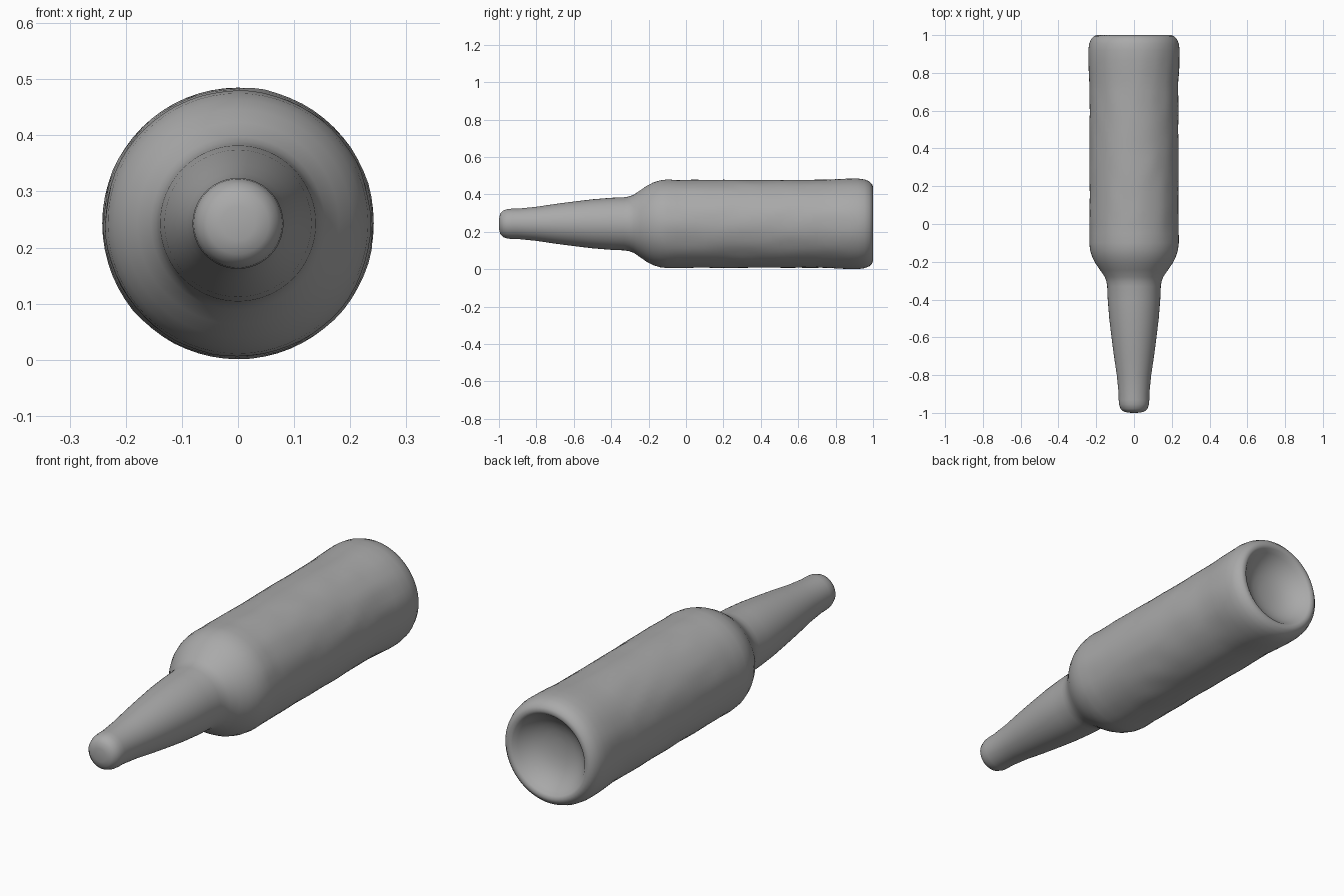
import bpy, bmesh, math
from mathutils import Vector, noise

cube = bpy.data.objects.get("Cube")
if cube:
    bpy.data.objects.remove(cube, do_unlink=True)

AXIS_Z = 0.243
SEGMENTS = 64

# One plain grey for the whole bottle
grey = bpy.data.materials.new("matte_grey")
grey.use_nodes = True
color = (0.4, 0.4, 0.4, 1)
grey.diffuse_color = color
bsdf = grey.node_tree.nodes["Principled BSDF"]
bsdf.inputs["Base Color"].default_value = color
bsdf.inputs["Roughness"].default_value = 0.7

# Profile as (radius, y): mouth, neck, shoulder, body, heel, hollow base
mouth = [(0, -1), (0.03, -0.999), (0.055, -0.993), (0.071, -0.978),
         (0.079, -0.955), (0.081, -0.93), (0.081, -0.90)]
neck = [(0.091, -0.8), (0.106, -0.7), (0.119, -0.6), (0.131, -0.5),
        (0.139, -0.4), (0.142, -0.33), (0.146, -0.305)]
shoulder = [(0.155, -0.28), (0.18, -0.243), (0.203, -0.21),
            (0.221, -0.175), (0.232, -0.14), (0.237, -0.10)]
body = [(0.235, -0.05 + 0.05 * i) for i in range(17)]
heel = [(0.239, 0.81), (0.242, 0.87), (0.242, 0.92), (0.237, 0.955),
        (0.227, 0.98), (0.212, 0.995), (0.196, 1.0)]
hollow = [(0.183, 0.993), (0.168, 0.975), (0.145, 0.952), (0.115, 0.932),
          (0.08, 0.918), (0.04, 0.911), (0, 0.909)]
profile = mouth + neck + shoulder + body + heel + hollow

# Lathe the profile around the lengthwise axis
bm = bmesh.new()
verts = [bm.verts.new((r, y, 0)) for r, y in profile]
edges = [bm.edges.new(pair) for pair in zip(verts, verts[1:])]
bmesh.ops.spin(bm, geom=verts + edges, cent=(0, 0, 0), axis=(0, 1, 0),
               angle=math.tau, steps=SEGMENTS, use_merge=True)
bmesh.ops.remove_doubles(bm, verts=bm.verts, dist=0.0005)
bmesh.ops.recalc_face_normals(bm, faces=bm.faces)

# Slightly uneven, hand-worked surface on the body wall
for v in bm.verts:
    radius = math.hypot(v.co.x, v.co.z)
    if radius > 0.23 and -0.12 < v.co.y < 0.9:
        bump = noise.noise(Vector((v.co.x * 14, v.co.y * 9, v.co.z * 14)))
        scale = 1 + 0.003 * bump / radius
        v.co.x *= scale
        v.co.z *= scale

mesh = bpy.data.meshes.new("bottle")
bm.to_mesh(mesh)
bm.free()
mesh.materials.append(grey)
bottle = bpy.data.objects.new("bottle", mesh)
bottle.location.z = AXIS_Z
bpy.context.collection.objects.link(bottle)

# Smooth shading
bpy.context.view_layer.objects.active = bottle
bottle.select_set(True)
bpy.ops.object.shade_smooth_by_angle(angle=math.radians(50))
